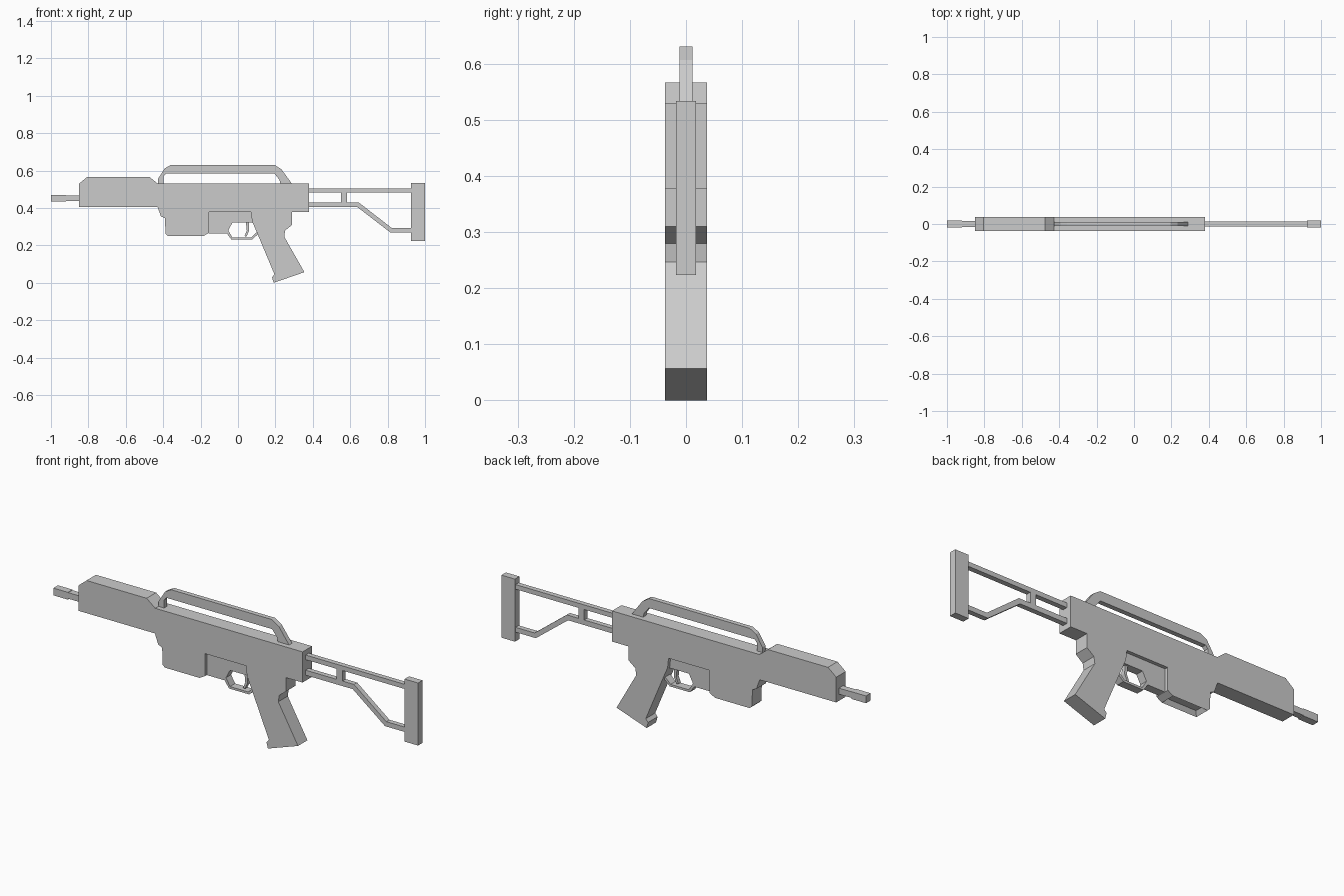
import bpy, bmesh


def plate(name, pts, half, recess=None):
    """Extrude an x/z outline symmetrically along y."""
    bm = bmesh.new()
    face = bm.faces.new([bm.verts.new((x, -half, z)) for x, z in pts])
    ext = bmesh.ops.extrude_face_region(bm, geom=[face])
    moved = [g for g in ext["geom"] if isinstance(g, bmesh.types.BMVert)]
    bmesh.ops.translate(bm, verts=moved, vec=(0, 2 * half, 0))
    bmesh.ops.recalc_face_normals(bm, faces=bm.faces)
    if recess:  # sink a panel into the down-facing face nearest this x/z
        down = [f for f in bm.faces if f.normal.z < -0.9]
        f = min(down, key=lambda f: abs(f.calc_center_median().x - recess[0])
                + abs(f.calc_center_median().z - recess[1]))
        bmesh.ops.inset_individual(bm, faces=[f], thickness=0.02, depth=0)
        bmesh.ops.translate(bm, verts=f.verts, vec=(0, 0, 0.02))
    me = bpy.data.meshes.new(name)
    bm.to_mesh(me)
    bm.free()
    ob = bpy.data.objects.new(name, me)
    bpy.context.collection.objects.link(ob)
    return ob


def box(name, x0, x1, z0, z1, half):
    return plate(name, [(x0, z0), (x1, z0), (x1, z1), (x0, z1)], half)


# Main body with fore-end, lower well and grip
plate("body", [
    (-0.85, 0.405), (-0.85, 0.53), (-0.805, 0.567), (-0.475, 0.567),
    (-0.428, 0.53), (0.38, 0.53), (0.38, 0.378), (0.29, 0.378),
    (0.29, 0.31), (0.252, 0.28), (0.247, 0.247), (0.355, 0.057),
    (0.19, 0.0), (0.182, 0.03), (0.195, 0.045), (0.105, 0.26),
    (0.075, 0.33), (0.07, 0.378), (-0.155, 0.378), (-0.155, 0.267),
    (-0.185, 0.25), (-0.375, 0.25), (-0.388, 0.262), (-0.39, 0.345),
    (-0.412, 0.355), (-0.43, 0.405)], 0.037, recess=(-0.28, 0.25))

# Thinner trigger housing with its guard loop
plate("trigger_guard", [
    (-0.155, 0.38), (-0.155, 0.265), (-0.06, 0.265), (-0.035, 0.231),
    (0.075, 0.231), (0.107, 0.26), (0.125, 0.27), (0.1, 0.27),
    (0.07, 0.242), (-0.03, 0.242), (-0.052, 0.28), (-0.03, 0.322),
    (0.12, 0.322), (0.12, 0.38)], 0.02)
plate("trigger", [
    (0.042, 0.325), (0.047, 0.28), (0.035, 0.25), (0.045, 0.247),
    (0.06, 0.28), (0.058, 0.325)], 0.01)

# Carry handle
plate("carry_handle", [
    (-0.428, 0.525), (-0.428, 0.555), (-0.392, 0.612), (-0.358, 0.631),
    (0.195, 0.631), (0.232, 0.607), (0.292, 0.525), (0.228, 0.525),
    (0.222, 0.55), (0.195, 0.584), (-0.385, 0.584), (-0.397, 0.57),
    (-0.397, 0.525)], 0.0117)

# Barrel and slightly thicker tip
box("barrel", -0.925, -0.84, 0.438, 0.468, 0.016)
box("barrel_tip", -1.0, -0.92, 0.434, 0.47, 0.018)

# Open stock: rails, strut and butt plate
box("stock_upper_rail", 0.37, 0.93, 0.482, 0.505, 0.0125)
plate("stock_lower_rail", [
    (0.37, 0.405), (0.37, 0.43), (0.645, 0.43), (0.822, 0.293),
    (0.93, 0.293), (0.93, 0.269), (0.815, 0.269), (0.638, 0.405)], 0.0125)
box("stock_strut", 0.55, 0.582, 0.425, 0.487, 0.0125)
box("butt_plate", 0.926, 1.0, 0.224, 0.534, 0.0175)
